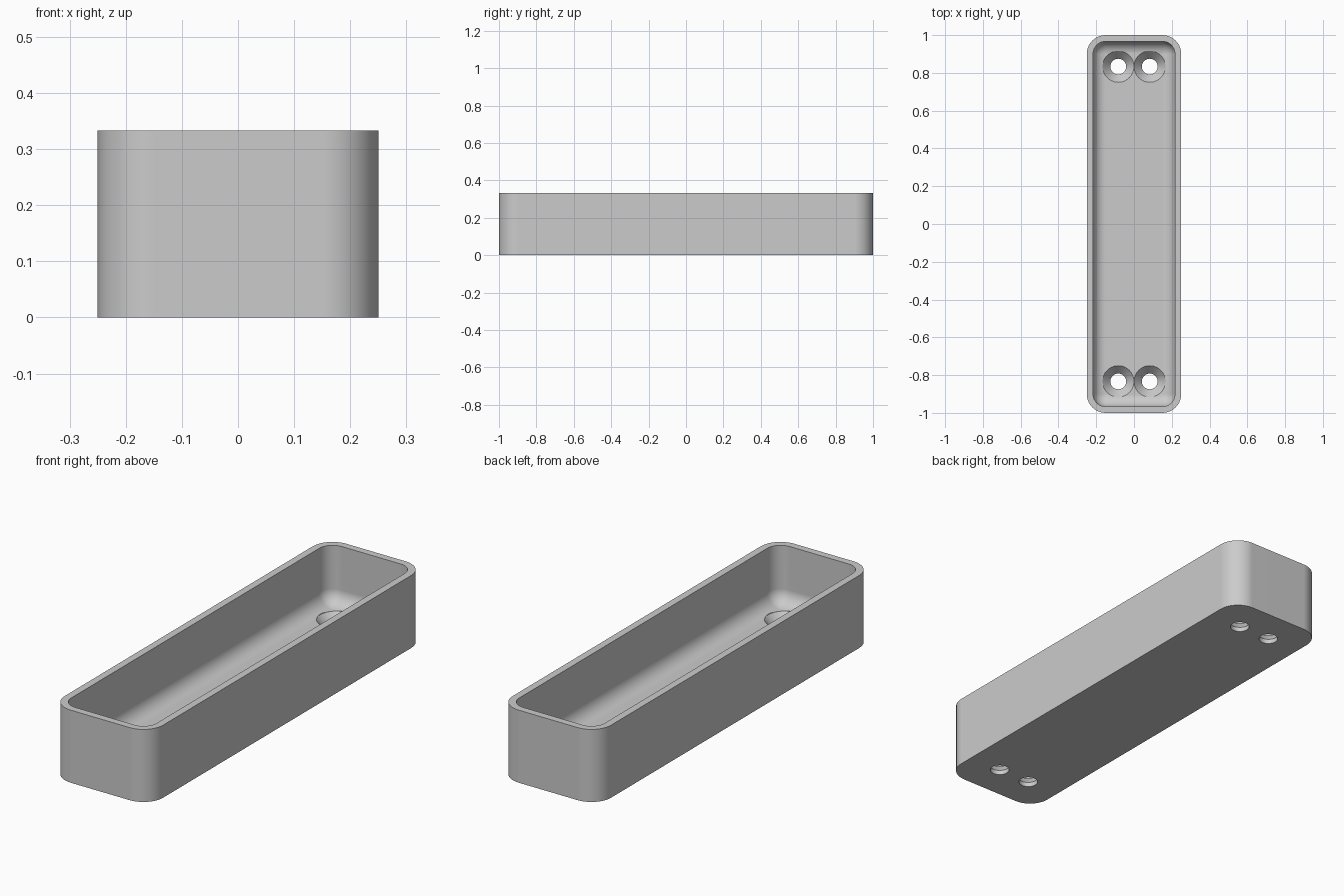
import bpy, bmesh
from math import sin, cos, pi, radians

if "Cube" in bpy.data.objects:
    bpy.data.objects.remove(bpy.data.objects["Cube"])

HALF_X, HALF_Y, HEIGHT = 0.25, 1.0, 0.3333
CORNER, WALL, FLOOR = 0.1, 0.0333, 0.0667
FILLET = CORNER - WALL
HOLE_X, HOLE_Y = 0.0833, 0.8333
STEPS = 10

grey = bpy.data.materials.new("plain grey")
grey.use_nodes = True
grey.diffuse_color = (0.6, 0.6, 0.6, 1)
grey.node_tree.nodes["Principled BSDF"].inputs["Base Color"].default_value = (0.6, 0.6, 0.6, 1)


def rounded_ring(inset, z):
    """Rounded rectangle at height z, drawn in from the outer outline."""
    r = CORNER - inset
    points = []
    for quarter, (sx, sy) in enumerate([(1, 1), (-1, 1), (-1, -1), (1, -1)]):
        for i in range(STEPS + 1):
            a = (quarter + i / STEPS) * pi / 2
            points.append((sx * (HALF_X - CORNER) + r * cos(a),
                           sy * (HALF_Y - CORNER) + r * sin(a), z))
    return points


def circle_ring(x, y, r, z, n=48):
    return [(x + r * cos(2 * pi * i / n), y + r * sin(2 * pi * i / n), z) for i in range(n)]


def loft(name, rings):
    """Skin closed rings one after another and cap both ends."""
    bm = bmesh.new()
    loops = [[bm.verts.new(p) for p in ring] for ring in rings]
    n = len(loops[0])
    for low, high in zip(loops, loops[1:]):
        for i in range(n):
            j = (i + 1) % n
            bm.faces.new((low[i], low[j], high[j], high[i]))
    bm.faces.new(loops[0][::-1])
    bm.faces.new(loops[-1])
    bmesh.ops.remove_doubles(bm, verts=bm.verts, dist=0.0001)
    bmesh.ops.recalc_face_normals(bm, faces=bm.faces)
    mesh = bpy.data.meshes.new(name)
    bm.to_mesh(mesh)
    bm.free()
    mesh.materials.append(grey)
    obj = bpy.data.objects.new(name, mesh)
    bpy.context.collection.objects.link(obj)
    return obj


# Tray: outer wall, flat rim, inner wall, then a rounded fillet into the floor
rings = [rounded_ring(0, 0), rounded_ring(0, HEIGHT), rounded_ring(WALL, HEIGHT)]
for i in range(STEPS + 1):
    a = i / STEPS * pi / 2
    rings.append(rounded_ring(WALL + FILLET * (1 - cos(a)), FLOOR + FILLET * (1 - sin(a))))
tray = loft("tray", rings)
bpy.context.view_layer.objects.active = tray
tray.select_set(True)

# Four countersunk screw holes, a pair at each end
profile = [(0.0417, -0.05), (0.0417, 0.021), (0.083, FLOOR), (0.083, 0.2)]
for sx in (-1, 1):
    for sy in (-1, 1):
        cutter = loft("screw_hole_cutter",
                      [circle_ring(sx * HOLE_X, sy * HOLE_Y, r, z) for r, z in profile])
        cutter.hide_render = True
        cut = tray.modifiers.new("screw_hole", 'BOOLEAN')
        cut.operation = 'DIFFERENCE'
        cut.solver = 'EXACT'
        cut.object = cutter
        bpy.ops.object.modifier_apply(modifier=cut.name)
        bpy.data.objects.remove(cutter)

bpy.ops.object.shade_smooth_by_angle(angle=radians(30))
weighted = tray.modifiers.new("even_shading", 'WEIGHTED_NORMAL')
weighted.keep_sharp = True
